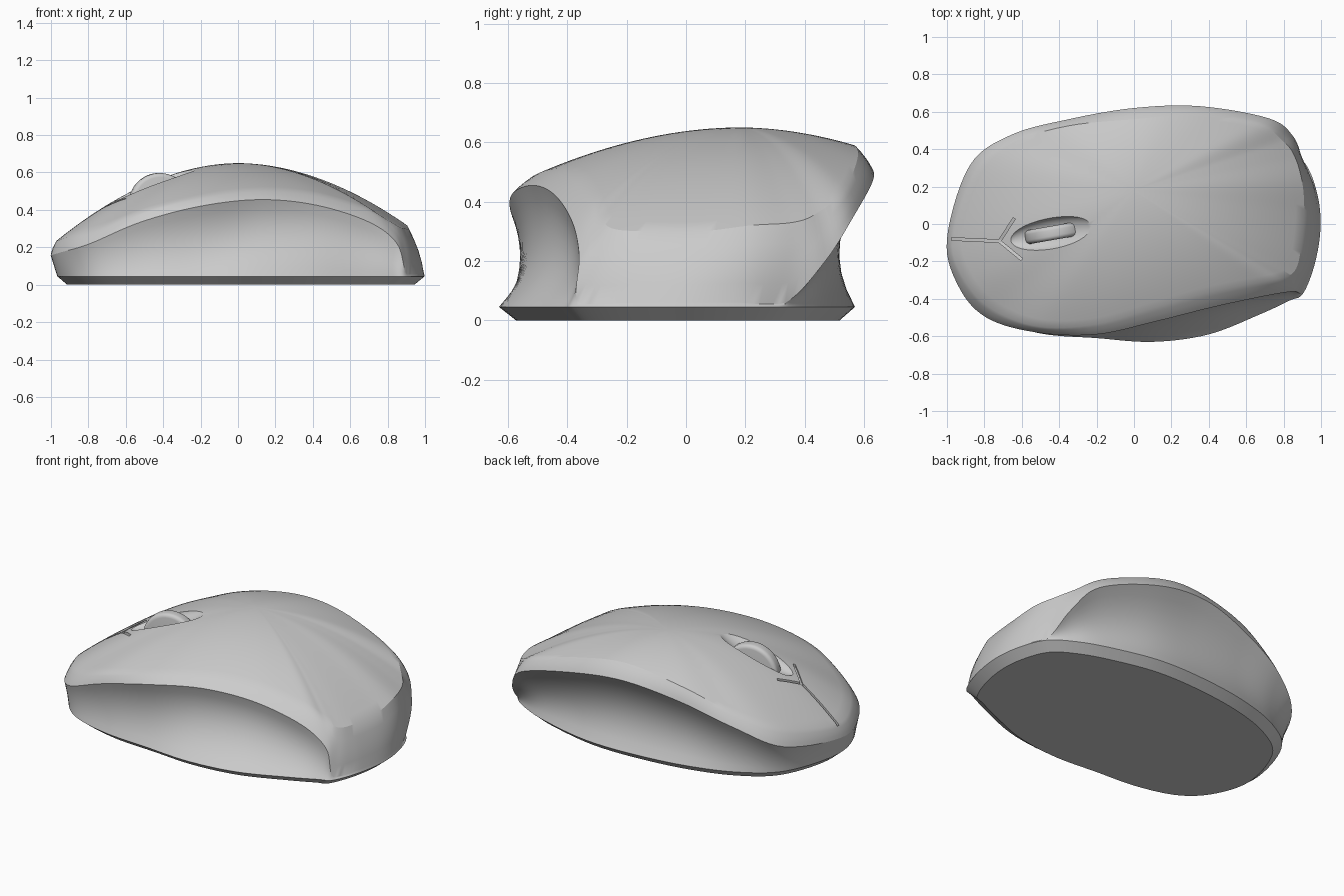
import bpy, bmesh, math
from mathutils import Vector
from mathutils.bvhtree import BVHTree

if "Cube" in bpy.data.objects:
    bpy.data.objects.remove(bpy.data.objects["Cube"])

# Key stations round the body: nose, front side, back, thumb side
BASE = [(-.965, -.08), (-.91, -.33), (-.76, -.5), (-.5, -.585), (-.2, -.61), (.1, -.63), (.4, -.59),
        (.68, -.48), (.83, -.41), (.905, -.37), (.97, -.2), (.998, 0), (.975, .18), (.91, .33),
        (.78, .42), (.6, .49), (.3, .56), (0, .565), (-.35, .52), (-.65, .42), (-.86, .25)]
RIM = [(-1, -.08, .16), (-.94, -.33, .175), (-.79, -.5, .22), (-.52, -.58, .335), (-.2, -.59, .42),
       (.12, -.52, .455), (.42, -.445, .425), (.7, -.385, .335), (.85, -.36, .22), (.9, -.36, .06),
       (.965, -.2, .06), (.994, 0, .06), (.97, .18, .06), (.905, .335, .06), (.85, .47, .2),
       (.72, .565, .35), (.35, .63, .47), (0, .62, .51), (-.35, .56, .45), (-.66, .475, .34), (-.88, .31, .22)]
CREASE = [(-.97, -.08, .235), (-.9, -.31, .26), (-.75, -.46, .3), (-.5, -.55, .395), (-.2, -.535, .47),
          (.1, -.45, .51), (.4, -.365, .49), (.68, -.31, .41), (.8, -.285, .345), (.86, -.25, .31),
          (.89, -.15, .3), (.91, .05, .3), (.9, .22, .32), (.86, .36, .33), (.8, .44, .36),
          (.66, .535, .44), (.3, .58, .555), (0, .56, .59), (-.35, .525, .525), (-.63, .44, .41), (-.84, .28, .31)]
INSET = [0, 0, .01, .03, .05, .07, .07, .05, .02, 0, 0, 0, 0, 0, .03, .06, .08, .08, .06, .03, .01]
SUB = 7


def smooth_loop(pts):
    """Closed Catmull-Rom curve through the points."""
    n, out = len(pts), []
    for i in range(n):
        a, b, c, d = (Vector(pts[(i + k) % n]) for k in (-1, 0, 1, 2))
        for s in range(SUB):
            t = s / SUB
            out.append(.5 * (2 * b + (c - a) * t + (2 * a - 5 * b + 4 * c - d) * t * t
                             + (3 * b - a - 3 * c + d) * t ** 3))
    return out


def make_object(name, bm):
    bmesh.ops.recalc_face_normals(bm, faces=bm.faces)
    me = bpy.data.meshes.new(name)
    bm.to_mesh(me)
    bm.free()
    ob = bpy.data.objects.new(name, me)
    bpy.context.collection.objects.link(ob)
    return ob


def activate(ob):
    bpy.ops.object.select_all(action='DESELECT')
    ob.select_set(True)
    bpy.context.view_layer.objects.active = ob


def shade(ob, angle=28):
    activate(ob)
    bpy.ops.object.shade_smooth_by_angle(angle=math.radians(angle))


def cut(ob, cutter):
    cutter.hide_render = True
    mod = ob.modifiers.new("cut", 'BOOLEAN')
    mod.operation, mod.solver, mod.object = 'DIFFERENCE', 'EXACT', cutter
    activate(ob)
    bpy.ops.object.modifier_apply(modifier=mod.name)
    bpy.data.objects.remove(cutter)


# Body: foot chamfer, hollow side walls, rim band and domed top
base = smooth_loop([(x, y, .045) for x, y in BASE])
rim = smooth_loop(RIM)
for p in rim:
    p.z = max(p.z, .055)
crease = smooth_loop(CREASE)
inset = [max(0, v.x) for v in smooth_loop([(d, 0, 0) for d in INSET])]
apex = Vector((0, .18, .65))

rings = [[Vector((p.x * .945, p.y * .91, 0)) for p in base], base]
for k in range(1, 8):
    t = k / 8
    ring = []
    for b, r, d in zip(base, rim, inset):
        p = b.lerp(r, t)
        inward = Vector((-.4 * p.x, -p.y, 0)).normalized()
        ring.append(p + inward * d * 4 * t * (1 - t))
    rings.append(ring)
rings.append(rim)
for t in (.25, .5, .75):
    ring = []
    for r, c in zip(rim, crease):
        p = r.lerp(c, t)
        out = Vector((p.x, p.y, 0)).normalized()
        ring.append(p + out * (c - r).length * .2 * t * (1 - t))
    rings.append(ring)
rings.append(crease)
for k in range(1, 20):
    u = 1 - k / 20
    rings.append([Vector((apex.x + (c.x - apex.x) * u, apex.y + (c.y - apex.y) * u,
                          apex.z - (apex.z - c.z) * u ** 1.9)) for c in crease])

bm = bmesh.new()
loops = [[bm.verts.new(p) for p in ring] for ring in rings]
n = len(base)
for a, b in zip(loops, loops[1:]):
    for i in range(n):
        j = (i + 1) % n
        bm.faces.new((a[i], a[j], b[j], b[i]))
bm.faces.new(loops[0][::-1])
top = bm.verts.new(apex)
for i in range(n):
    bm.faces.new((loops[-1][i], loops[-1][(i + 1) % n], top))
bm.normal_update()
surface = BVHTree.FromBMesh(bm)
body = make_object("mouse_body", bm)


def height(x, y):
    hit = surface.ray_cast(Vector((x, y, 2)), Vector((0, 0, -1)))[0]
    return hit.z if hit else .23


# Button seams: a centre split that forks round the wheel
def seam(start, end, width=.007, depth=.018, steps=8):
    a, b = Vector(start), Vector(end)
    side = Vector((a.y - b.y, b.x - a.x)).normalized() * width
    bm = bmesh.new()
    prev = None
    for k in range(steps + 1):
        p = a.lerp(b, k / steps)
        z = height(p.x, p.y)
        sec = [bm.verts.new((p.x + s * side.x, p.y + s * side.y, z + h))
               for s, h in ((-1, -depth), (1, -depth), (1, .04), (-1, .04))]
        if prev:
            for i in range(4):
                j = (i + 1) % 4
                bm.faces.new((prev[i], prev[j], sec[j], sec[i]))
        else:
            bm.faces.new(sec)
        prev = sec
    bm.faces.new(prev[::-1])
    return make_object("seam_cutter", bm)


for start, end in (((-.975, -.08), (-.71, -.092)), ((-.72, -.092), (-.64, .03)), ((-.72, -.092), (-.6, -.19))):
    cut(body, seam(start, end))

# Wheel dish: long shallow hollow tilted along the slope
bpy.ops.mesh.primitive_uv_sphere_add(segments=40, ring_count=20,
                                     location=(-.43, -.05, height(-.43, -.05) + .012),
                                     rotation=(0, math.radians(-24), math.radians(10)))
dish = bpy.context.object
dish.scale = (.27, .085, .06)
cut(body, dish)
shade(body)

# Scroll wheel: rounded disc standing in the dish
bpy.ops.mesh.primitive_cylinder_add(vertices=48, radius=.165, depth=.075, location=(-.42, -.045, .432),
                                    rotation=(math.radians(90), 0, math.radians(10)))
wheel = bpy.context.object
wheel.name = "scroll_wheel"
bev = wheel.modifiers.new("round", 'BEVEL')
bev.width, bev.segments = .022, 4
activate(wheel)
bpy.ops.object.modifier_apply(modifier=bev.name)
shade(wheel)
